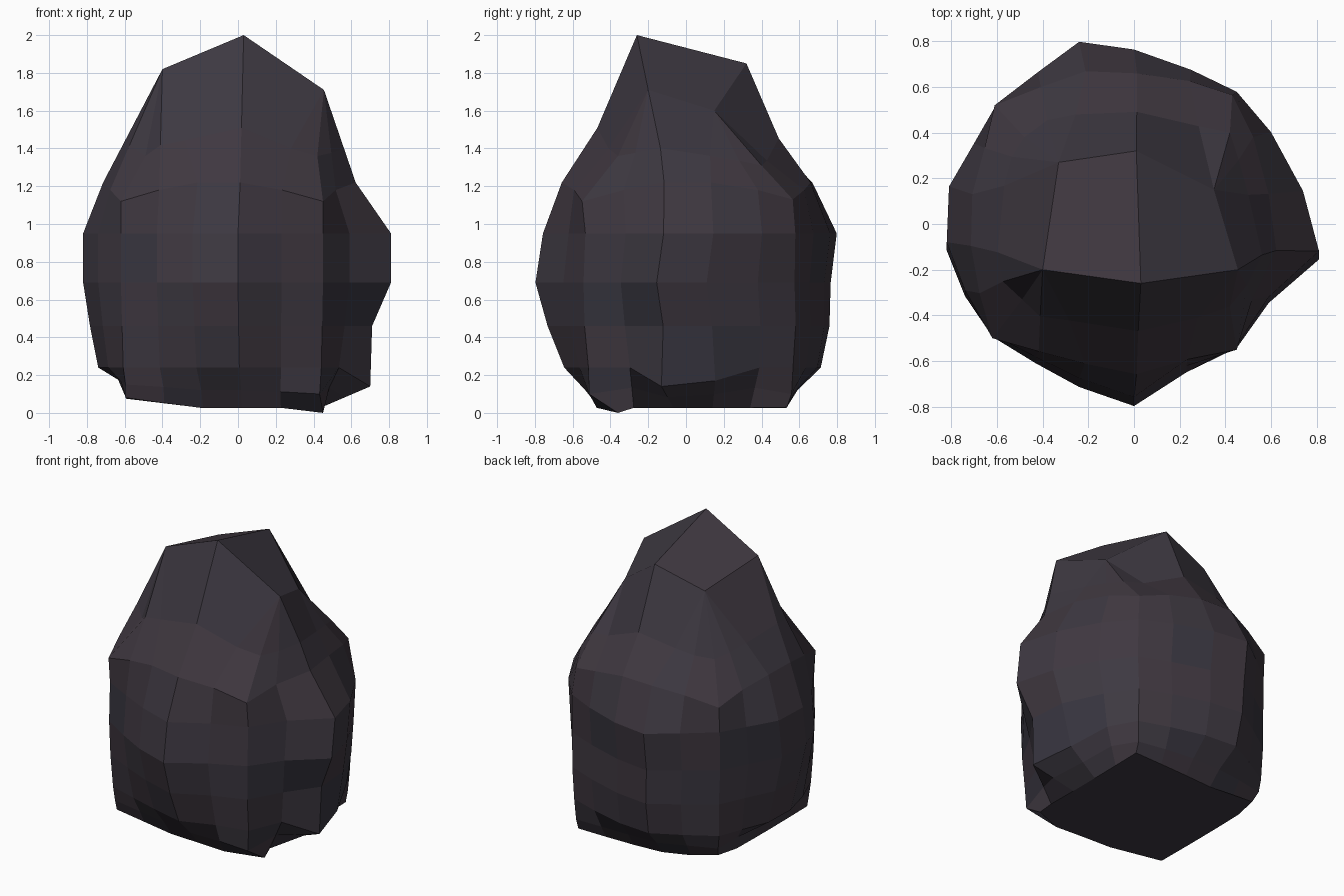
import bpy, bmesh, random
from mathutils import Vector

if "Cube" in bpy.data.objects:
    bpy.data.objects.remove(bpy.data.objects["Cube"])

random.seed(4)

# widest outline of the boulder, five points per side, starting at front left corner
outline = [(-.62, -.50), (-.43, -.61), (-.24, -.71), (0, -.795), (.23, -.65),
           (.45, -.55), (.59, -.34), (.81, -.14), (.74, .13), (.60, .40),
           (.45, .59), (.25, .68), (0, .765), (-.24, .80), (-.42, .67),
           (-.61, .52), (-.70, .35), (-.81, .15), (-.82, -.10), (-.74, -.31)]
N = len(outline)
outline = [Vector(p) for p in outline]


def square_point(i):
    """Same point on the straight-sided outline through the four corners."""
    a, b = outline[i // 5 * 5], outline[(i // 5 + 1) * 5 % N]
    return a.lerp(b, (i % 5) / 5)


def middle(i):
    """0 at a corner, 1 in the middle of a side."""
    return (0, .6, 1, 1, .6)[i % 5]


# rings: height, rise in mid side, roundness, x scale, y scale, y shift
rings = [(.03, -.005, 0, .96, .90, .02), (.10, .02, .22, .96, .94, .02),
         (.24, 0, .68, .98, .95, .03), (.46, 0, .86, .99, .98, .01),
         (.69, 0, 1, 1, .98, -.018), (.95, 0, 1, 1, .975, .018),
         (1.12, .10, .48, 1, 1, 0)]

bm = bmesh.new()
loops = []
for z, rise, t, sx, sy, dy in rings:
    loop = []
    for i in range(N):
        p = square_point(i).lerp(outline[i], t)
        # the foot lifts towards the left
        lift = max(0, -.2 - p.x) * .12 if z < .2 else 0
        shift = dy * (.2 + .8 * middle(i))
        loop.append(bm.verts.new((p.x * sx, p.y * sy + shift, z + rise * middle(i) + lift)))
    loops.append(loop)

# uneven foot, a dent low on the right side and one blunt shoulder
loops[0][5].co = (.45, -.36, 0)
loops[0][15].co = (-.56, .46, .085)
loops[3][7].co.x = .71
loops[2][7].co = (.70, -.13, .14)
loops[2][8].co.z = .17
for i in range(6, 10):
    loops[1][i].co = loops[0][i].co.lerp(loops[2][i].co, .5)
loops[6][10].co = (.43, .565, 1.13)

# slanted crown, and a ring partway up to it from the shoulders
crown = [bm.verts.new(c) for c in [(-.40, -.20, 1.82), (.03, -.26, 2), (.455, -.20, 1.71),
                                   (.35, .15, 1.60), (.01, .32, 1.85), (-.33, .27, 1.74)]]
link = [0, 0, 0, 1, 2, 2, 2, 2, 3, 3, 3, 3, 4, 5, 5, 5, 5, 5, 0, 0]
top = []
for i in range(N):
    p = loops[-1][i].co.lerp(crown[link[i]].co, .37)
    p.y *= 1 - .08 * middle(i)
    top.append(bm.verts.new(p))
# hollows above the shoulders
for i, p in {0: (-.49, -.33, 1.36), 4: (.28, -.41, 1.40), 5: (.42, -.36, 1.36),
             10: (.42, .40, 1.31), 15: (-.48, .38, 1.36)}.items():
    top[i].co = p
loops.append(top)

for lo, hi in zip(loops, loops[1:]):
    for i in range(N):
        j = (i + 1) % N
        bm.faces.new((lo[i], lo[j], hi[j], hi[i]))
bm.faces.new(loops[0][::-1])
for i in range(N):
    j = (i + 1) % N
    a, b = crown[link[i]], crown[link[j]]
    bm.faces.new((top[i], top[j], a) if a is b else (top[i], top[j], b, a))
bm.faces.new([crown[k] for k in (0, 1, 4, 5)])
bm.faces.new([crown[k] for k in (1, 2, 3, 4)])
bmesh.ops.recalc_face_normals(bm, faces=bm.faces[:])

# stone shades scattered over the facets
for f in bm.faces:
    f.smooth = False
    low = f.calc_center_median().z < .95
    r = random.random()
    f.material_index = 2 if low and r < .15 else 1 if r < .45 else 0

mesh = bpy.data.meshes.new("boulder")
bm.to_mesh(mesh)
bm.free()
for name, col in [("dark slate", (.047, .040, .053)), ("purple slate", (.050, .039, .051)),
                  ("blue slate", (.039, .036, .050))]:
    m = bpy.data.materials.new(name)
    m.diffuse_color = (*col, 1)
    m.use_nodes = True
    m.node_tree.nodes["Principled BSDF"].inputs["Base Color"].default_value = m.diffuse_color
    mesh.materials.append(m)
bpy.context.collection.objects.link(bpy.data.objects.new("boulder", mesh))
